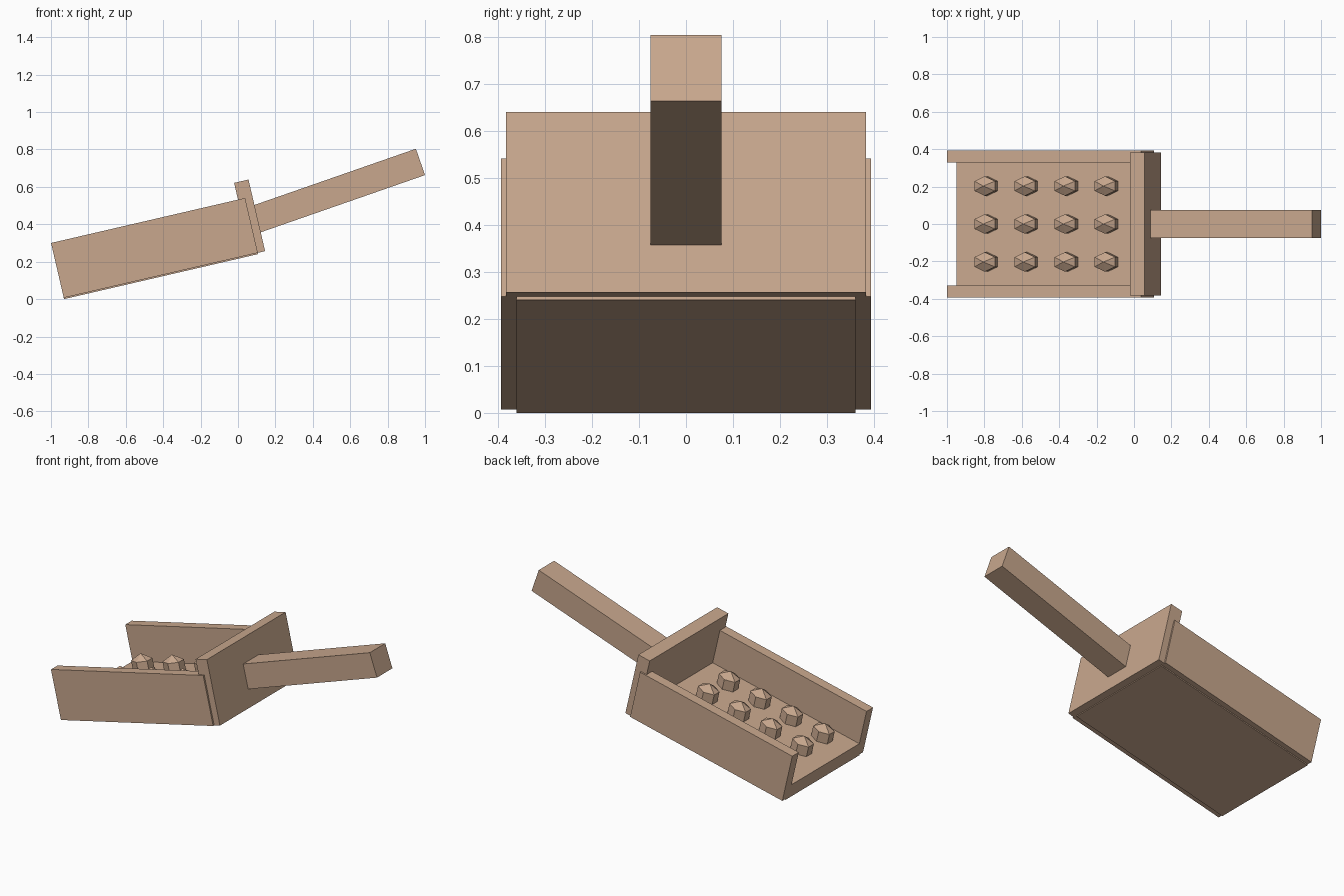
import bpy, bmesh
from math import radians
from mathutils import Matrix, Vector

cube = bpy.data.objects.get("Cube")
if cube:
    bpy.data.objects.remove(cube, do_unlink=True)

# single wood colour
wood = bpy.data.materials.new("tan_wood")
wood.use_nodes = True
tan = (0.58, 0.39, 0.27, 1)
wood.diffuse_color = tan
wood.node_tree.nodes["Principled BSDF"].inputs["Base Color"].default_value = tan


def frame(x, z, degrees):
    """Tilted frame: local x runs uphill, local z is square to it."""
    return Matrix.Translation((x, 0, z)) @ Matrix.Rotation(radians(-degrees), 4, "Y")


def finish(name, bm, place):
    bmesh.ops.recalc_face_normals(bm, faces=bm.faces)
    mesh = bpy.data.meshes.new(name)
    bm.to_mesh(mesh)
    bm.free()
    mesh.materials.append(wood)
    obj = bpy.data.objects.new(name, mesh)
    obj.matrix_world = place
    bpy.context.collection.objects.link(obj)


def box(name, place, low, high):
    low, high = Vector(low), Vector(high)
    bm = bmesh.new()
    bmesh.ops.create_cube(bm, size=1)
    bmesh.ops.scale(bm, vec=high - low, verts=bm.verts)
    bmesh.ops.translate(bm, vec=(low + high) / 2, verts=bm.verts)
    finish(name, bm, place)


tray = frame(-0.93, 0, 13.05)

# open tray: floor, two side walls, end board
box("tray_floor", tray, (0, -0.36, 0), (1.065, 0.36, 0.09))
for name, side in (("left_wall", 1), ("right_wall", -1)):
    box(name, tray, (0, min(side * 0.33, side * 0.393), 0.007),
        (1.065, max(side * 0.33, side * 0.393), 0.308))
box("end_board", tray, (1.026, -0.383, 0.007), (1.105, 0.383, 0.4))

# handle, steeper than the tray, set into the end board
box("handle", frame(1, 0.663, 19.2), (-0.955, -0.075, 0), (0, 0.075, 0.149))

# rows of six-sided studs with pointed tops
for row in range(3):
    for col in range(4):
        bm = bmesh.new()
        bmesh.ops.create_uvsphere(bm, u_segments=6, v_segments=3, radius=1)
        bmesh.ops.scale(bm, vec=(0.075, 0.06, 0.07), verts=bm.verts)
        spot = Matrix.Translation((0.171 + col * 0.22, (row - 1) * 0.203, 0.12))
        finish(f"stud_{row + 1}_{col + 1}", bm, tray @ spot)
